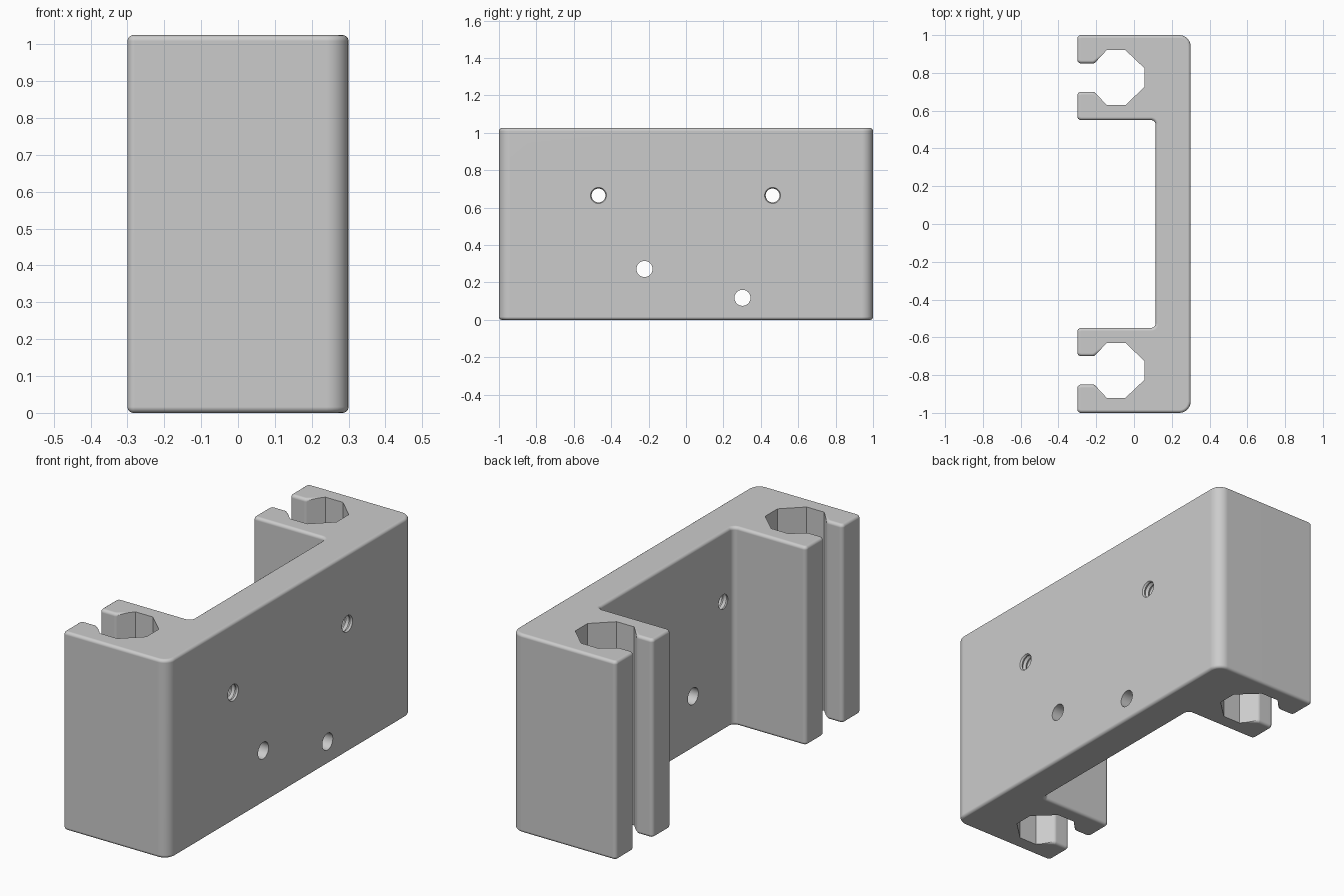
import bpy, bmesh, math
from mathutils import Vector

cube = bpy.data.objects.get("Cube")
if cube:
    bpy.data.objects.remove(cube, do_unlink=True)

HEIGHT = 1.025
grey = bpy.data.materials.new("matte grey")
grey.use_nodes = True
grey.diffuse_color = (0.6, 0.6, 0.6, 1)
grey.node_tree.nodes["Principled BSDF"].inputs["Base Color"].default_value = (0.6, 0.6, 0.6, 1)


def make_object(name, bm):
    bmesh.ops.recalc_face_normals(bm, faces=bm.faces[:])
    mesh = bpy.data.meshes.new(name)
    bm.to_mesh(mesh)
    bm.free()
    mesh.materials.append(grey)
    obj = bpy.data.objects.new(name, mesh)
    bpy.context.collection.objects.link(obj)
    return obj


def round_corners(corners, steps=6):
    """Turn (x, y, radius) corners into a closed outline with arcs."""
    points = []
    for i, (x, y, r) in enumerate(corners):
        p = Vector((x, y, 0))
        if r == 0:
            points.append(p)
            continue
        a = (Vector((*corners[i - 1][:2], 0)) - p).normalized()
        b = (Vector((*corners[(i + 1) % len(corners)][:2], 0)) - p).normalized()
        half = a.angle(b) / 2
        centre = p + (a + b).normalized() * r / math.sin(half)
        reach = r / math.tan(half)
        start = (p + a * reach - centre).normalized()
        end = (p + b * reach - centre).normalized()
        points += [centre + start.slerp(end, k / steps) * r for k in range(steps + 1)]
    return points


# Plan of the bracket: one clamp arm with its octagonal socket, then mirrored
S = 0.02
arm = [(0.3, 1, 0.06), (-0.3, 1, S), (-0.3, 0.85, S), (-0.21, 0.85, S),
       (-0.145, 0.92, 0), (-0.045, 0.92, 0), (0.055, 0.825, 0), (0.055, 0.725, 0),
       (-0.045, 0.63, 0), (-0.145, 0.63, 0), (-0.21, 0.70, S), (-0.3, 0.70, S),
       (-0.3, 0.55, S), (0.115, 0.55, 0.025)]
outline = round_corners(arm + [(x, -y, r) for x, y, r in reversed(arm)])

bm = bmesh.new()
base = bm.faces.new([bm.verts.new(p) for p in outline])
top = bmesh.ops.extrude_face_region(bm, geom=[base])["geom"]
bmesh.ops.translate(bm, vec=(0, 0, HEIGHT),
                    verts=[g for g in top if isinstance(g, bmesh.types.BMVert)])


# Soften the top and bottom rims, leaving the sockets crisp
def is_soft_rim(edge):
    a, b = (v.co for v in edge.verts)
    mid = (a + b) / 2
    in_socket = -0.19 < mid.x < 0.08 and 0.6 < abs(mid.y) < 0.95
    return abs(a.z - b.z) < 0.001 and not in_socket


bmesh.ops.bevel(bm, geom=[e for e in bm.edges if is_soft_rim(e)], offset=0.016,
                segments=4, profile=0.5, affect='EDGES', clamp_overlap=False)
bracket = make_object("bracket", bm)


# Lathe-shaped cutter lying along x; rings are (x, radius)
def hole_cutter(name, y, z, rings, sides=32):
    bm = bmesh.new()
    loops = []
    for x, r in rings:
        angles = [math.tau * k / sides for k in range(sides)]
        loops.append([bm.verts.new((x, y + r * math.cos(t), z + r * math.sin(t)))
                      for t in angles])
    for lo, hi in zip(loops, loops[1:]):
        for k in range(sides):
            n = (k + 1) % sides
            bm.faces.new((lo[k], lo[n], hi[n], hi[k]))
    bm.faces.new(loops[0])
    bm.faces.new(loops[-1])
    cutter = make_object(name, bm)
    cutter.hide_render = True
    return cutter


plain = [(0.05, 0.043), (0.35, 0.043)]
threaded = [(0.091 + 0.0125 * k, 0.045 if k % 2 else 0.037) for k in range(20)]
cutters = [hole_cutter("plain_hole_a", -0.222, 0.272, plain),
           hole_cutter("plain_hole_b", 0.302, 0.118, plain),
           hole_cutter("threaded_hole_a", -0.468, 0.665, threaded),
           hole_cutter("threaded_hole_b", 0.463, 0.665, threaded)]

bpy.ops.object.select_all(action='DESELECT')
bpy.context.view_layer.objects.active = bracket
bracket.select_set(True)
for cutter in cutters:
    cut = bracket.modifiers.new(cutter.name, 'BOOLEAN')
    cut.operation = 'DIFFERENCE'
    cut.solver = 'EXACT'
    cut.object = cutter
    bpy.ops.object.modifier_apply(modifier=cut.name)
    bpy.data.objects.remove(cutter, do_unlink=True)

# Smooth the rounded edges while keeping flat faces flat
bpy.ops.object.shade_smooth_by_angle(angle=math.radians(32))
weighted = bracket.modifiers.new("flat face normals", 'WEIGHTED_NORMAL')
weighted.keep_sharp = True
